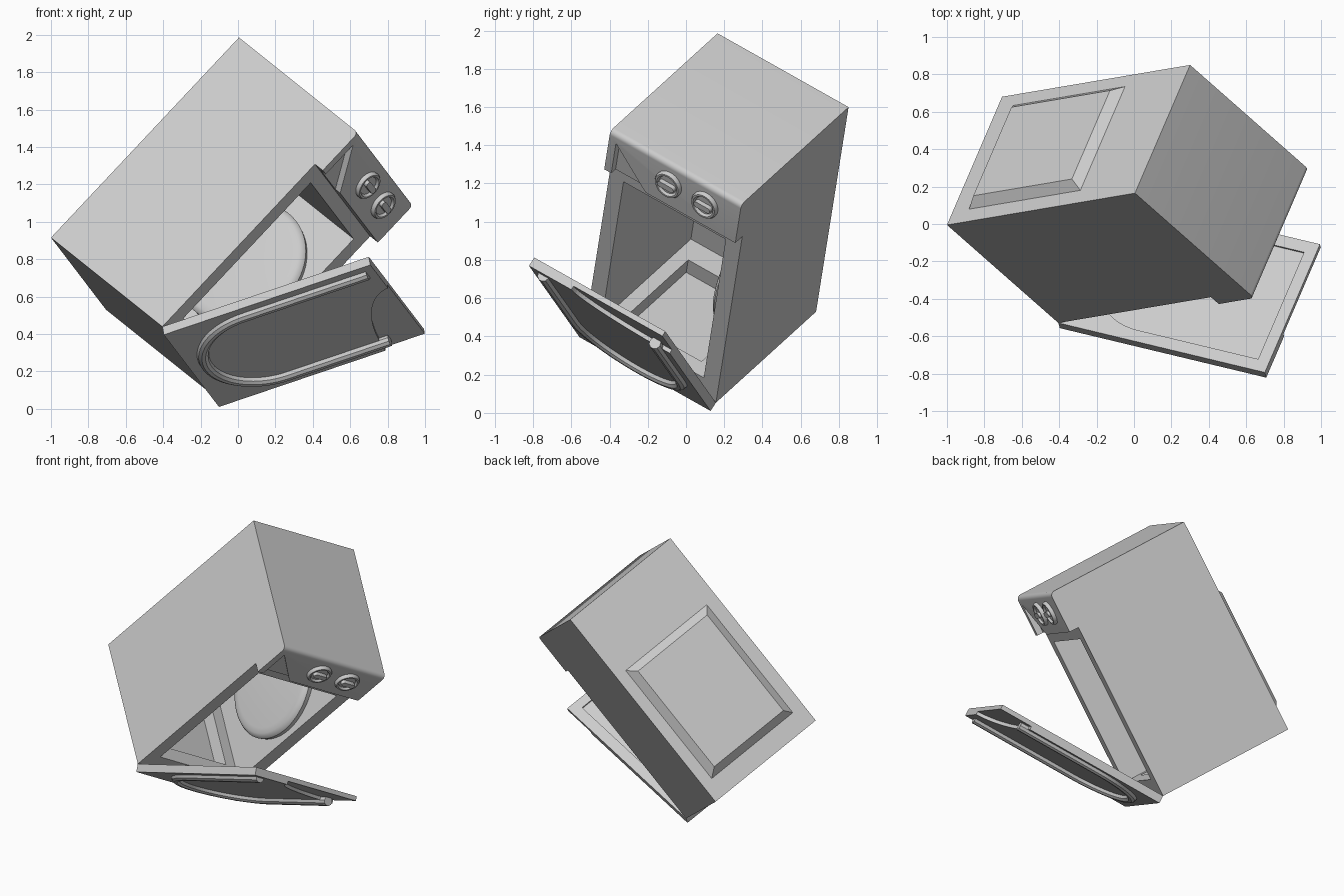
import bpy, bmesh, math
from mathutils import Matrix, Vector

if "Cube" in bpy.data.objects:
    bpy.data.objects.remove(bpy.data.objects["Cube"])

# Tilted frame: x across the front, y to the back, z up the cabinet
W, H, DEPTH, PANEL = 0.84, 1.478, 0.925, 0.99
up = Vector((0.68, 0.115, 0.724)).normalized()
front = Vector((0.643, -0.567, -0.516))
front = (front - up * front.dot(up)).normalized()
side = up.cross(front)
FRAME = Matrix((side, -front, up)).transposed().to_4x4()
FRAME.translation = (-1.0, -0.005, 0.915)
# Door frame: x across, y towards the free edge, z outwards
DOOR = FRAME @ Matrix.Translation((0, -DEPTH, 0)) @ Matrix.Rotation(math.radians(124), 4, 'X')


def finish(name, bm, matrix, smooth=False):
    bmesh.ops.recalc_face_normals(bm, faces=bm.faces)
    mesh = bpy.data.meshes.new(name)
    bm.to_mesh(mesh)
    bm.free()
    obj = bpy.data.objects.new(name, mesh)
    bpy.context.collection.objects.link(obj)
    obj.matrix_world = matrix
    if smooth:
        activate(obj)
        bpy.ops.object.shade_smooth_by_angle(angle=math.radians(35))
    return obj


def activate(obj):
    bpy.ops.object.select_all(action='DESELECT')
    obj.select_set(True)
    bpy.context.view_layer.objects.active = obj


def prism(name, outline, depth, matrix, smooth=False):
    """Extrude a closed 3D outline along a vector."""
    bm = bmesh.new()
    face = bm.faces.new([bm.verts.new(p) for p in outline])
    new = bmesh.ops.extrude_face_region(bm, geom=[face], use_keep_orig=True)["geom"]
    bmesh.ops.translate(bm, vec=depth, verts=[v for v in new if isinstance(v, bmesh.types.BMVert)])
    return finish(name, bm, matrix, smooth)


def box(name, lo, hi, matrix):
    outline = [(lo[0], lo[1], lo[2]), (hi[0], lo[1], lo[2]), (hi[0], hi[1], lo[2]), (lo[0], hi[1], lo[2])]
    return prism(name, outline, (0, 0, hi[2] - lo[2]), matrix)


def lathe(name, profile, matrix, steps=48):
    """Spin a (radius, height) profile round local z."""
    bm = bmesh.new()
    verts = [bm.verts.new((r, 0, h)) for r, h in profile]
    edges = [bm.edges.new(pair) for pair in zip(verts, verts[1:])]
    bmesh.ops.spin(bm, geom=verts + edges, axis=(0, 0, 1), cent=(0, 0, 0),
                   angle=math.tau, steps=steps, use_duplicate=False)
    bmesh.ops.remove_doubles(bm, verts=bm.verts, dist=0.0005)
    return finish(name, bm, matrix, True)


def cut(target, cutter):
    cutter.hide_render = True
    mod = target.modifiers.new("cut", 'BOOLEAN')
    mod.operation, mod.solver, mod.object = 'DIFFERENCE', 'EXACT', cutter
    activate(target)
    bpy.ops.object.modifier_apply(modifier=mod.name)
    bpy.data.objects.remove(cutter)


def arc(cx, cy, rx, ry, a0, a1, n):
    angles = [math.radians(a0 + (a1 - a0) * i / n) for i in range(n + 1)]
    return [(cx + rx * math.cos(a), cy + ry * math.sin(a)) for a in angles]


# Cabinet with overhanging control panel and rounded top edge
R = 0.03
profile = [(0, 0), (0, H)] + arc(R - PANEL, H - R, R, R, 90, 180, 6)
profile += [(-PANEL, 1.2), (-DEPTH, 1.2), (-DEPTH, 0)]
cabinet = prism("cabinet", [(0, y, z) for y, z in profile], (W, 0, 0), FRAME)

# Inner chamber, sunken floor and triangular panel recess
cut(cabinet, box("chamber_cutter", (0.09, -1.1, 0.12), (0.745, -0.1, 1.12), FRAME))
cut(cabinet, box("floor_cutter", (0.17, -0.83, 0.03), (0.665, -0.24, 0.2), FRAME))
triangle = [(0.045, 1.415), (0.285, 1.18), (0.045, 1.18)]
cut(cabinet, prism("panel_cutter", [(x, -1.05, z) for x, z in triangle], (0, 0.1, 0), FRAME))
activate(cabinet)
bpy.ops.object.shade_smooth_by_angle(angle=math.radians(25))

# Bevelled cover on the back
bm = bmesh.new()
rings = []
for inset, y in ((0, -0.01), (0, 0), (0.05, 0.045)):
    x0, x1, z0, z1 = 0.085 + inset, 0.765 - inset, 0.13 + inset, 1.005 - inset
    rings.append([bm.verts.new(p) for p in ((x0, y, z0), (x1, y, z0), (x1, y, z1), (x0, y, z1))])
for a, b in zip(rings, rings[1:]):
    for i in range(4):
        j = (i + 1) % 4
        bm.faces.new((a[i], a[j], b[j], b[i]))
bm.faces.new(rings[0])
bm.faces.new(rings[-1])
finish("back_cover", bm, FRAME)

# Round housing on the inner side wall
lathe("round_housing",
      [(0.36, -0.01), (0.365, 0.03), (0.355, 0.045), (0.335, 0.055), (0.3, 0.06), (0, 0.062)],
      FRAME @ Matrix.Translation((0.745, -0.52, 0.64)) @ Matrix.Rotation(math.radians(-90), 4, 'Y'), 64)

# Two control knobs with grip bars
for label, x in (("left", 0.395), ("right", 0.628)):
    place = FRAME @ Matrix.Translation((x, -PANEL, 1.345)) @ Matrix.Rotation(math.radians(90), 4, 'X')
    lathe(label + "_knob", [(0.08, -0.005), (0.08, 0.012), (0.073, 0.023), (0.063, 0.023),
                            (0.054, 0.01), (0, 0.01)], place, 32)
    grip = [(px + s * 0.035, py) for s, a in ((1, -90), (-1, 90))
            for px, py in arc(0, 0, 0.017, 0.017, a, a + 180, 6)]
    prism(label + "_knob_grip", [(px, py, 0) for px, py in grip], (0, 0, 0.035), place, True)

# Open door with corner grip and arched hollow on the inside
LENGTH, THICK = 1.195, 0.052
door = box("door", (0, 0, 0), (W, LENGTH, THICK), DOOR)
arch = [(0.07, 1.13)] + arc(0.42, 0.43, 0.35, 0.34, 180, 360, 32) + [(0.77, 1.13)]
cut(door, prism("arch_cutter", [(x, y, -0.05) for x, y in arch], (0, 0, 0.06), DOOR))
corner = arc(W + 0.01, LENGTH + 0.01, 0.58, 0.24, 180, 270, 20) + [(W + 0.01, LENGTH + 0.01)]
cut(door, prism("grip_cutter", [(x, y, 0.03) for x, y in corner], (0, 0, 0.1), DOOR))

# Raised arched moulding on the outside of the door
path = [(0.08, 1.15)] + arc(0.42, 0.43, 0.34, 0.34, 180, 360, 32) + [(0.76, 1.02)]
curve = bpy.data.curves.new("door_moulding", 'CURVE')
curve.dimensions = '3D'
curve.bevel_depth = 0.032
curve.bevel_resolution = 3
curve.use_fill_caps = True
spline = curve.splines.new('POLY')
spline.points.add(len(path) - 1)
for point, (x, y) in zip(spline.points, path):
    point.co = (x, y, THICK, 1)
moulding = bpy.data.objects.new("door_moulding", curve)
bpy.context.collection.objects.link(moulding)
moulding.matrix_world = DOOR
activate(moulding)
bpy.ops.object.convert(target='MESH')
bpy.ops.object.shade_smooth_by_angle(angle=math.radians(35))
